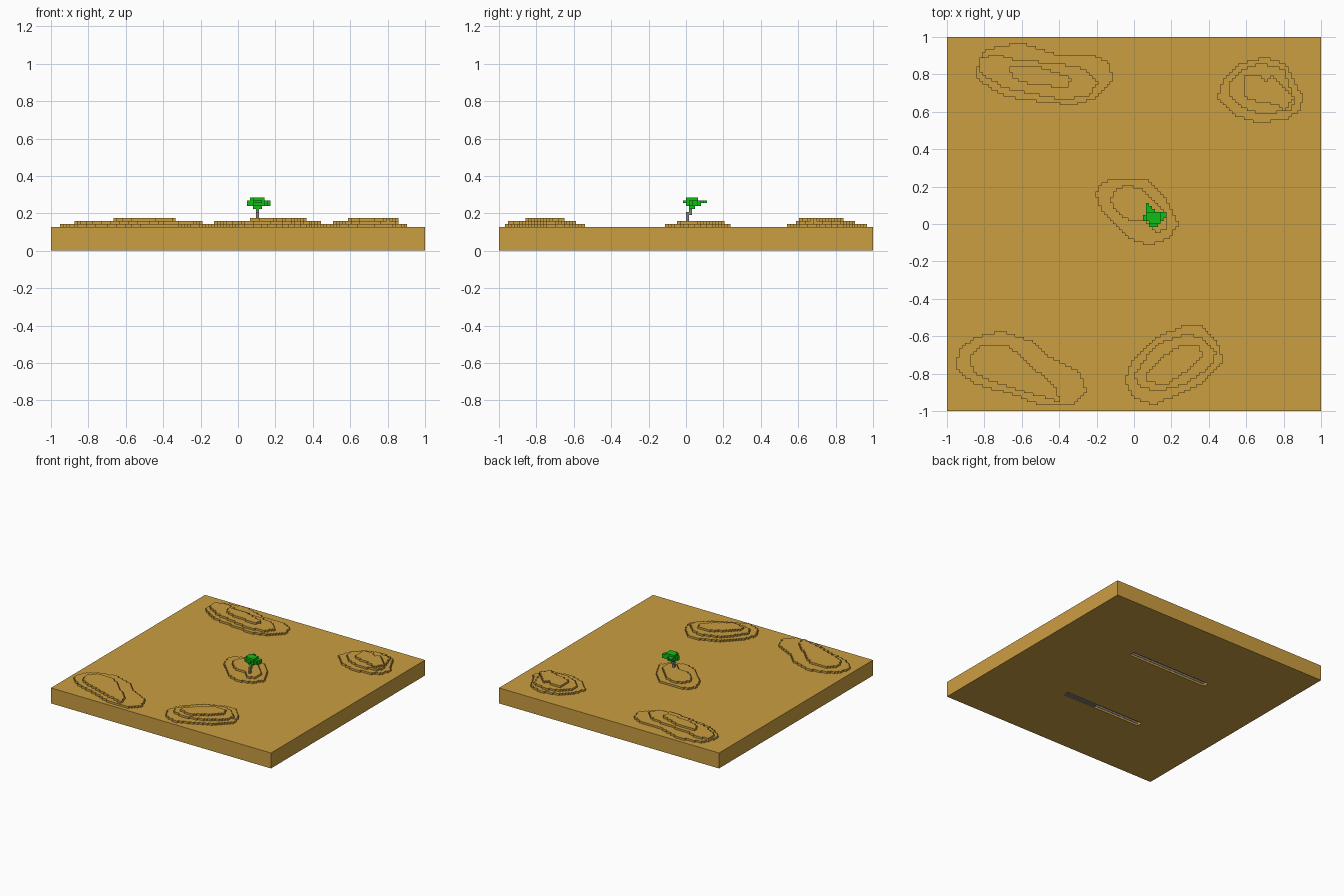
import bpy
import bmesh
from mathutils import Vector

GRID = 126                 # cells along one side of the ground
CELL = 2 / GRID
GROUND_TOP = 8             # ground thickness in cells

if "Cube" in bpy.data.objects:
    bpy.data.objects.remove(bpy.data.objects["Cube"], do_unlink=True)


def make_material(name, rgb):
    mat = bpy.data.materials.new(name)
    mat.use_nodes = True
    color = (*rgb, 1)
    mat.diffuse_color = color
    mat.node_tree.nodes["Principled BSDF"].inputs["Base Color"].default_value = color
    return mat


sand = make_material("sand", (0.597, 0.342, 0.053))
leaf = make_material("leaf green", (0.005, 0.515, 0.007))
bark = make_material("bark grey", (0.22, 0.22, 0.22))


def to_world(corner):
    i, j, k = corner
    return Vector((i * CELL - 1, j * CELL - 1, k * CELL))


def add_object(name, bm, mat):
    mesh = bpy.data.meshes.new(name)
    bm.to_mesh(mesh)
    bm.free()
    mesh.materials.append(mat)
    obj = bpy.data.objects.new(name, mesh)
    bpy.context.collection.objects.link(obj)
    return obj


def box(name, low, high, mat):
    """Box between two corners given in cells."""
    a, b = to_world(low), to_world(high)
    bm = bmesh.new()
    bmesh.ops.create_cube(bm, size=1)
    bmesh.ops.scale(bm, vec=b - a, verts=bm.verts)
    bmesh.ops.translate(bm, vec=(a + b) / 2, verts=bm.verts)
    return add_object(name, bm, mat)


def voxel_part(name, cells, mat, open_below=None):
    """Outer skin of a set of unit cells; faces resting on open_below are left out."""
    bm = bmesh.new()
    corners = {}

    def vert(p):
        if p not in corners:
            corners[p] = bm.verts.new(to_world(p))
        return corners[p]

    for cell in cells:
        for axis in range(3):
            for side in (0, 1):
                near = list(cell)
                near[axis] += 2 * side - 1
                if tuple(near) in cells or (axis == 2 and near[2] == open_below):
                    continue
                quad = []
                for u, v in ((0, 0), (1, 0), (1, 1), (0, 1)):
                    p = list(cell)
                    p[axis] += side
                    p[(axis + 1) % 3] += u
                    p[(axis + 2) % 3] += v
                    quad.append(vert(tuple(p)))
                bm.faces.new(quad if side else quad[::-1])
    return add_object(name, bm, mat)


def inside(x, y, ring):
    """Even-odd test of a point against a closed outline."""
    hit = False
    for (ax, ay), (bx, by) in zip(ring, ring[1:] + ring[:1]):
        if (ay > y) != (by > y) and x < ax + (y - ay) * (bx - ax) / (by - ay):
            hit = not hit
    return hit


def dune(name, centre, rings):
    """Stepped mound: each outline, in cells from the centre, is one layer."""
    ci, cj = centre
    cells = set()
    for level, ring in enumerate(rings):
        for dx in range(-27, 27):
            for dy in range(-16, 16):
                if inside(dx + 0.5, dy + 0.5, ring):
                    cells.add((ci + dx, cj + dy, GROUND_TOP + level))
    voxel_part(name, cells, sand, GROUND_TOP - 1)


# Ground slab with two long slots in its underside
ground = box("ground", (0, 0, 0), (GRID, GRID, GROUND_TOP), sand)
for label, row in (("front", 37), ("back", 86)):
    cutter = box(label + "_slot_cutter", (39, row, -1), (85, row + 3, 2), sand)
    cutter.hide_render = True
    cut = ground.modifiers.new(label + "_slot", "BOOLEAN")
    cut.operation = "DIFFERENCE"
    cut.solver = "EXACT"
    cut.object = cutter
    bpy.context.view_layer.objects.active = ground
    bpy.ops.object.modifier_apply(modifier=cut.name)
    bpy.data.objects.remove(cutter, do_unlink=True)
    # Grey lining of the slot
    box(label + "_slot_lining", (39, row, 1), (85, row + 0.2, 2), bark)
box("front_slot_filler", (66, 37, 0.2), (85, 39, 2), bark)

# Dunes
dune("back_right_dune", (31, 113), [
    [(-13, 10), (-6, 11), (7, 7), (18, 7), (24, 4), (25, -2), (20, -7), (12, -10),
     (2, -9), (-11, -7), (-20, -2), (-21, 1), (-19, 8)],
    [(-13, 7), (-7, 5), (7, 4), (16, 2), (20, -2), (17, -7), (8, -8), (-2, -6),
     (-12, -4), (-20, 1), (-20, 6)],
    [(-10, 3), (0, 3), (11, -1), (10, -4), (-2, -3), (-9, -1)]])
dune("back_left_dune", (106, 108), [
    [(1, 11), (8, 9), (11, 3), (14, -2), (13, -7), (8, -10), (-2, -11), (-10, -8),
     (-15, -2), (-13, 3), (-7, 9)],
    [(0, 9), (8, 7), (9, 2), (11, -3), (10, -7), (0, -8), (-6, -6), (-11, -2),
     (-11, 3), (-6, 7)],
    [(-6, 5), (0, 5), (1, 3), (4, 5), (7, 2), (11, -2), (8, -7), (6, -5), (0, -4),
     (-6, -2)]])
dune("middle_dune", (63, 67), [
    [(-6, 11), (4, 11), (10, 6), (13, 0), (15, -4), (12, -9), (5, -11), (-1, -9),
     (-6, -4), (-11, 1), (-13, 6), (-11, 10)],
    [(-1, 9), (4, 7), (9, 2), (11, -1), (11, -6), (7, -7), (4, -3), (-1, -3),
     (-6, 0), (-8, 4), (-6, 8)]])
dune("front_right_dune", (23, 14), [
    [(-5, 13), (5, 10), (12, 4), (22, -1), (24, -8), (20, -12), (8, -12), (-2, -8),
     (-13, -5), (-20, 0), (-19, 7), (-13, 11)],
    [(-12, 8), (-3, 8), (3, 4), (8, -1), (14, -6), (15, -11), (8, -9), (-2, -6),
     (-10, -3), (-14, -1), (-15, 4)]])
dune("front_left_dune", (76, 16), [
    [(4, 13), (10, 13), (15, 8), (17, 1), (11, -6), (3, -10), (-6, -14), (-13, -12),
     (-16, -6), (-14, 0), (-7, 8)],
    [(4, 10), (10, 9), (15, 4), (13, -1), (4, -7), (-4, -9), (-11, -8), (-13, -4),
     (-9, 2), (-4, 7)],
    [(3, 6), (9, 6), (10, 2), (4, -3), (-2, -7), (-9, -6), (-9, -3), (-2, 3)]])

# Tree trunk, bent one cell towards the back
trunk = {(69, 63, k) for k in (10, 11, 12)} | {(69, 64, k) for k in (12, 13)}
voxel_part("tree_trunk", trunk, bark)

# Tree crown: widest layer by rows from front to back, then trimmed layers around it
rows = [(68, 71), (68, 72), (66, 73), (66, 74), (67, 74), (67, 70), (67, 69), (67, 68)]
plan = {(i, 62 + n) for n, (a, b) in enumerate(rows) for i in range(a, b)}
limits = {14: (68, 71, 64, 66), 15: (66, 74, 63, 68),
          16: (66, 74, 62, 70), 17: (67, 72, 63, 67)}
crown = {(i, j, k) for k, (a, b, c, d) in limits.items()
         for i, j in plan if a <= i < b and c <= j < d}
voxel_part("tree_crown", crown, leaf)
